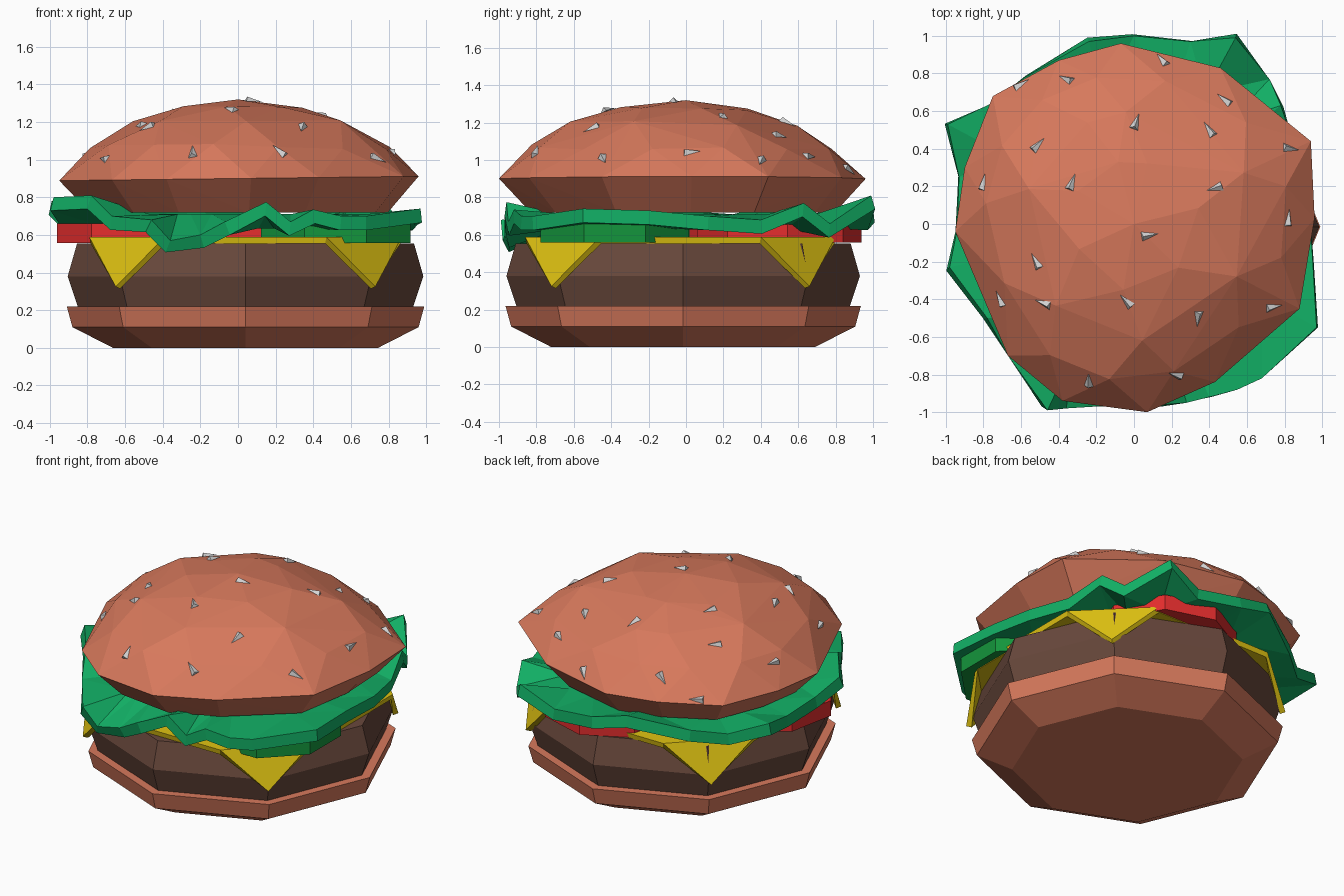
import bpy, bmesh, math, random
from mathutils import Vector, Matrix
from mathutils.bvhtree import BVHTree

if "Cube" in bpy.data.objects:
    bpy.data.objects.remove(bpy.data.objects["Cube"])

random.seed(4)


def material(name, r, g, b):
    m = bpy.data.materials.new(name)
    m.diffuse_color = (r, g, b, 1)
    m.use_nodes = True
    m.node_tree.nodes["Principled BSDF"].inputs["Base Color"].default_value = m.diffuse_color
    return m


BUN = material("bun_orange_brown", 0.68, 0.19, 0.107)
MEAT = material("meat_brown", 0.141, 0.065, 0.045)
CHEESE = material("cheese_yellow", 0.75, 0.55, 0.006)
LEAF = material("leaf_green", 0.006, 0.43, 0.13)
PICKLE = material("pickle_green", 0.007, 0.30, 0.045)
RED = material("tomato_red", 0.775, 0.026, 0.026)
SEED = material("seed_grey", 0.66, 0.66, 0.66)


def finish(name, bm, mat):
    bmesh.ops.recalc_face_normals(bm, faces=bm.faces)
    me = bpy.data.meshes.new(name)
    bm.to_mesh(me)
    bm.free()
    me.materials.append(mat)
    ob = bpy.data.objects.new(name, me)
    bpy.context.collection.objects.link(ob)
    return ob


def stack(name, profile, center, mat, n=8, turn=0.0):
    """Lathe-like solid: closed stack of n-sided rings given as (radius, z)."""
    bm = bmesh.new()
    rings = []
    for r, z in profile:
        rings.append([bm.verts.new((center[0] + r * math.cos(turn + i * math.tau / n),
                                    center[1] + r * math.sin(turn + i * math.tau / n), z))
                      for i in range(n)])
    for a, b in zip(rings, rings[1:]):
        for i in range(n):
            j = (i + 1) % n
            bm.faces.new((a[i], a[j], b[j], b[i]))
    bm.faces.new(rings[0])
    bm.faces.new(rings[-1])
    return finish(name, bm, mat)


# bottom bun and patty
C = (0.04, -0.015)
stack("bottom_bun", [(0.705, 0), (0.92, 0.11), (0.95, 0.22)], C, BUN)
stack("patty", [(0.89, 0.215), (0.945, 0.38), (0.895, 0.555)], C, MEAT)

# cheese slice: square sheet whose four corners fold down
bm = bmesh.new()
H, K, T = 0.83, 0.43, 0.69
flat, tips = [], []
for q in range(4):
    rot = Matrix.Rotation(q * math.pi / 2, 3, 'Z')
    a, b, t = (bm.verts.new(rot @ Vector(p) + Vector((0.04, -0.03, 0))) for p in
               ((H, K, 0.588), (K, H, 0.588), (T, T, 0.325)))
    flat += [a, b]
    bm.faces.new((a, t, b))
bm.faces.new(flat)
cheese = finish("cheese_slice", bm, CHEESE)
for p in cheese.data.polygons:
    if p.normal.z < 0:
        p.flip()
mod = cheese.modifiers.new("thickness", 'SOLIDIFY')
mod.thickness = 0.035
mod.offset = -1

# tomato and pickle slices
for name, c, r, mat, turn in (("tomato_left", (-0.54, -0.08), 0.43, RED, 0.2),
                              ("tomato_back", (0.18, 0.50), 0.44, RED, 0.1),
                              ("pickle_slice", (0.52, -0.38), 0.43, PICKLE, 0.39)):
    stack(name, [(r, 0.558), (r, 0.66)], c, mat, 8, turn)

# lettuce leaf: wavy rim (x, y, z) around a flat middle
rim = [(0.97, -0.55, 0.74), (0.68, -0.82, 0.70), (0.55, -0.88, 0.70), (0.4, -0.92, 0.735),
       (0.28, -0.95, 0.67), (0.15, -0.96, 0.775), (-0.07, -0.97, 0.67), (-0.2, -0.97, 0.60),
       (-0.36, -0.98, 0.57), (-0.46, -0.99, 0.68), (-0.67, -0.7, 0.70), (-0.78, -0.5, 0.81),
       (-0.98, -0.23, 0.80), (-0.94, -0.03, 0.73), (-0.93, 0.25, 0.71), (-0.99, 0.53, 0.78),
       (-0.76, 0.64, 0.69), (-0.58, 0.78, 0.72), (-0.24, 0.97, 0.80), (0, 1.0, 0.74),
       (0.3, 0.97, 0.70), (0.54, 0.99, 0.81), (0.72, 0.77, 0.66), (0.78, 0.63, 0.77),
       (0.86, 0.4, 0.68), (0.93, 0.12, 0.70), (0.95, -0.2, 0.73)]
bm = bmesh.new()
outer = [bm.verts.new(p) for p in rim]
inner = [bm.verts.new((0.7 * x, 0.7 * y, 0.71)) for x, y, z in rim]
for i in range(len(rim)):
    j = (i + 1) % len(rim)
    bm.faces.new((outer[i], outer[j], inner[j], inner[i]))
bm.faces.new(inner)
bmesh.ops.triangulate(bm, faces=[f for f in bm.faces if len(f.verts) == 4])
lettuce = finish("lettuce", bm, LEAF)
for p in lettuce.data.polygons:
    if p.normal.z < 0:
        p.flip()
mod = lettuce.modifiers.new("thickness", 'SOLIDIFY')
mod.thickness = 0.075
mod.offset = -1

# top bun: hull over shrinking copies of an uneven outline
outline = [(-0.07, 0.96), (0.46, 0.83), (0.94, 0.44), (0.96, 0.03), (0.88, -0.45),
           (0.43, -0.84), (0.07, -1.0), (-0.38, -0.94), (-0.67, -0.70), (-0.95, -0.04),
           (-0.90, 0.30), (-0.75, 0.68), (-0.40, 0.87)]
bm = bmesh.new()
N = len(outline)
for level, (s, z, step) in enumerate(((0.83, 0.72, 1), (1, 0.90, 1), (0.85, 1.07, 1),
                                      (0.62, 1.195, 2), (0.36, 1.272, 2))):
    for i in range(0, N, step):
        x, y = outline[i]
        if level in (2, 4):  # staggered rings
            x, y = (x + outline[(i + 1) % N][0]) / 2, (y + outline[(i + 1) % N][1]) / 2
        dz = 0.012 * x if level == 1 else random.uniform(-0.015, 0.015) if level > 1 else 0
        bm.verts.new((s * x, s * y, z + dz))
bm.verts.new((0, 0, 1.32))
res = bmesh.ops.convex_hull(bm, input=bm.verts)
loose = [v for v in bm.verts if not v.link_faces]
bmesh.ops.delete(bm, geom=loose, context='VERTS')
bmesh.ops.dissolve_limit(bm, angle_limit=0.01, verts=bm.verts, edges=bm.edges)
bmesh.ops.recalc_face_normals(bm, faces=bm.faces)
tree = BVHTree.FromBMesh(bm)
finish("top_bun", bm, BUN)

# sesame seeds: small wedges on the bun surface (x, y, heading in degrees)
seeds = [(-0.36, 0.77, 140), (0.15, 0.87, 110), (0.48, 0.66, 140), (0.01, 0.54, 70),
         (0.4, 0.5, 120), (-0.51, 0.42, 45), (-0.33, 0.22, 70), (-0.8, 0.22, 75),
         (0.43, 0.19, 200), (0.83, 0.4, 0), (0.82, 0.03, 90), (0.08, -0.06, 10),
         (-0.52, -0.2, 120), (-0.71, -0.4, 110), (-0.48, -0.42, 170), (-0.04, -0.41, 130),
         (0.34, -0.5, 270), (0.74, -0.44, 0), (-0.24, -0.83, 80), (0.22, -0.8, 140),
         (-0.6, 0.74, 30)]
bm = bmesh.new()
for x, y, deg in seeds:
    hit, normal, _, _ = tree.ray_cast(Vector((x, y, 3)), Vector((0, 0, -1)))
    if hit is None:
        continue
    d = Vector((math.cos(math.radians(deg)), math.sin(math.radians(deg)), 0))
    d = (d - normal * d.dot(normal)).normalized()
    w = normal.cross(d)
    a, b, c, t = (bm.verts.new(hit + d * p + w * q + normal * r) for p, q, r in
                  ((-0.04, -0.025, 0), (-0.04, 0.025, 0), (-0.035, 0, 0.024), (0.05, 0, 0.006)))
    for f in ((a, b, c), (a, c, t), (c, b, t), (b, a, t)):
        bm.faces.new(f)
finish("sesame_seeds", bm, SEED)
